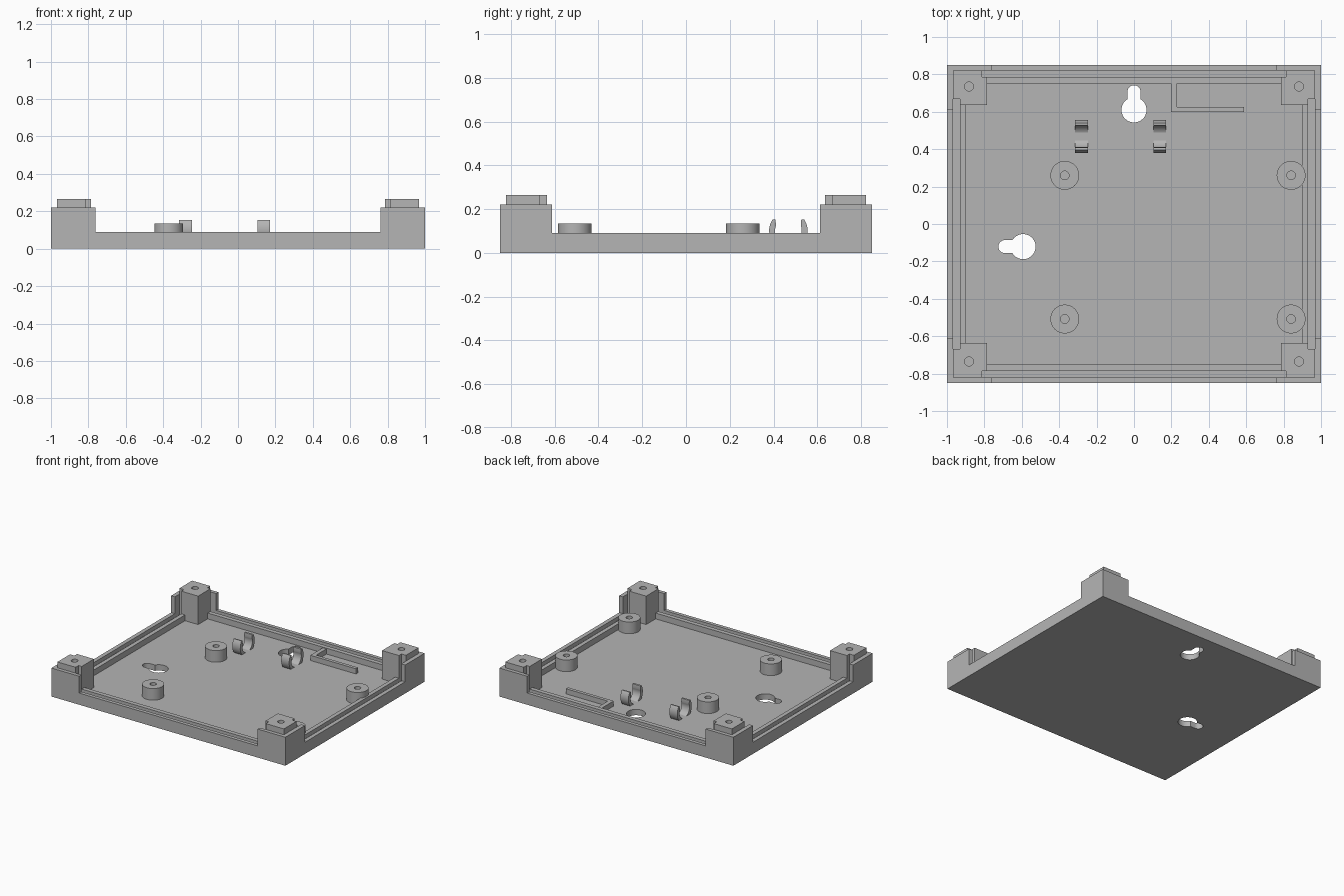
import bpy, bmesh, math

if "Cube" in bpy.data.objects:
    bpy.data.objects.remove(bpy.data.objects["Cube"])

GREY = (0.46, 0.46, 0.46, 1)
grey = bpy.data.materials.new("grey plastic")
grey.use_nodes = True
grey.diffuse_color = GREY
grey.node_tree.nodes["Principled BSDF"].inputs["Base Color"].default_value = GREY


def finish(name, bm):
    bmesh.ops.recalc_face_normals(bm, faces=bm.faces)
    mesh = bpy.data.meshes.new(name)
    bm.to_mesh(mesh)
    bm.free()
    mesh.materials.append(grey)
    ob = bpy.data.objects.new(name, mesh)
    bpy.context.collection.objects.link(ob)
    return ob


def prism(name, points, depth):
    """Extrude a closed outline of 3D points along the vector depth."""
    bm = bmesh.new()
    face = bm.faces.new([bm.verts.new(p) for p in points])
    new = bmesh.ops.extrude_face_region(bm, geom=[face])["geom"]
    verts = [v for v in new if isinstance(v, bmesh.types.BMVert)]
    bmesh.ops.translate(bm, verts=verts, vec=depth)
    return finish(name, bm)


def box(name, x0, x1, y0, y1, z0, z1):
    return prism(name, [(x0, y0, z0), (x1, y0, z0), (x1, y1, z0), (x0, y1, z0)],
                 (0, 0, z1 - z0))


def cylinder(name, x, y, r, z0, z1, n=48):
    ring = [(x + r * math.cos(math.tau * i / n), y + r * math.sin(math.tau * i / n), z0)
            for i in range(n)]
    return prism(name, ring, (0, 0, z1 - z0))


def combine(target, tool, operation):
    """Apply a boolean and discard the tool."""
    mod = target.modifiers.new("shape", "BOOLEAN")
    mod.operation, mod.object, mod.solver = operation, tool, "EXACT"
    bpy.context.view_layer.objects.active = target
    bpy.ops.object.modifier_apply(modifier=mod.name)
    bpy.data.objects.remove(tool)


def cut(target, tool):
    combine(target, tool, "DIFFERENCE")


def smooth(ob):
    bpy.ops.object.select_all(action="DESELECT")
    ob.select_set(True)
    bpy.context.view_layer.objects.active = ob
    bpy.ops.object.shade_smooth_by_angle(angle=math.radians(30))


FLOOR, RIM = 0.045, 0.09
CORNERS = [(sx, sy) for sx in (-1, 1) for sy in (-1, 1)]


def corner_box(name, sx, sy, x0, x1, y0, y1, z0, z1):
    xs, ys = sorted((sx * x0, sx * x1)), sorted((sy * y0, sy * y1))
    return box(name, *xs, *ys, z0, z1)


# Tray with low rim
tray = box("tray", -1, 1, -0.85, 0.85, 0, RIM)
cut(tray, box("cavity", -0.898, 0.898, -0.752, 0.752, FLOOR, 0.5))

# Corner posts wrapped by a lower outer wall
for sx, sy in CORNERS:
    combine(tray, corner_box("post", sx, sy, 0.786, 0.968, 0.636, 0.822, 0.02, 0.265), "UNION")
    combine(tray, corner_box("long_wall", sx, sy, 0.763, 1, 0.822, 0.85, 0.02, 0.22), "UNION")
    combine(tray, corner_box("side_wall", sx, sy, 0.968, 1, 0.612, 0.85, 0.02, 0.22), "UNION")

# Grooves along the rim, notching the posts
for s in (-1, 1):
    cut(tray, corner_box("groove", 1, s, -0.813, 0.813, 0.786, 0.822, 0.06, 0.4))
    cut(tray, corner_box("groove", s, 1, 0.93, 0.968, -0.668, 0.668, 0.06, 0.4))

# Blind screw holes in the posts
for sx, sy in CORNERS:
    cut(tray, cylinder("screw_hole", sx * 0.882, sy * 0.735, 0.024, 0.08, 0.4, 24))

# Keyhole openings: round entry and narrow rounded slot
for x, y, dx, dy in ((0, 0.61, 0, 1), (-0.593, -0.121, -1, 0)):
    cut(tray, cylinder("entry", x, y, 0.067, -0.1, 0.3))
    ang = math.atan2(dy, dx)
    ex, ey = x + 0.097 * dx, y + 0.097 * dy
    arc = [ang + math.pi * (i / 12 - 0.5) for i in range(13)]
    slot = [(ex + 0.035 * math.cos(a), ey + 0.035 * math.sin(a), -0.1) for a in arc]
    slot += [(x - 0.035 * dy, y + 0.035 * dx, -0.1), (x + 0.035 * dy, y - 0.035 * dx, -0.1)]
    cut(tray, prism("slot", slot, (0, 0, 0.4)))
smooth(tray)

# Board standoffs with screw holes
for x in (-0.37, 0.84):
    for y in (0.26, -0.508):
        standoff = cylinder("standoff", x, y, 0.077, FLOOR - 0.01, 0.135)
        cut(standoff, cylinder("standoff_hole", x, y, 0.023, FLOOR, 0.3, 24))
        smooth(standoff)

# L-shaped rib joined to the back rim
box("rib_stem", 0.198, 0.23, 0.6, 0.76, FLOOR - 0.01, 0.085)
box("rib_arm", 0.23, 0.588, 0.6, 0.626, FLOOR - 0.01, 0.085)

# Open cable clips with tapered tips
CY, CZ = 0.468, 0.102
for x0 in (-0.315, 0.103):
    profile = []
    for r, start, end in ((0.088, -216, 36), (0.061, 22, -202)):
        for i in range(33):
            a = math.radians(start + (end - start) * i / 32)
            profile.append((x0, CY + r * math.cos(a), CZ + r * math.sin(a)))
        side = 1 if r > 0.07 else -1
        profile.append((x0, CY + side * 0.059, CZ + 0.05))
    smooth(prism("cable_clip", profile, (0.068, 0, 0)))
